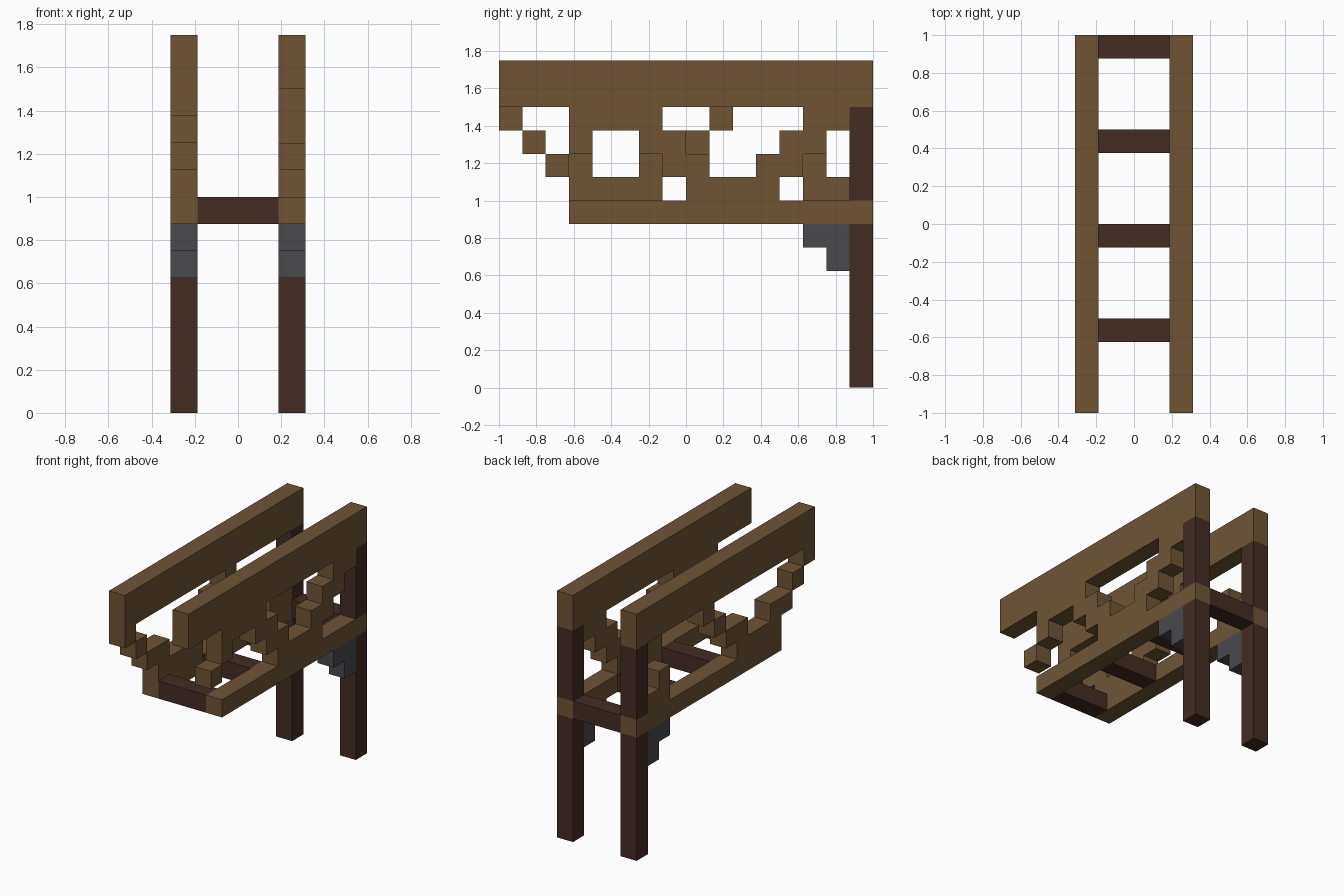
import bpy
import bmesh
from mathutils import Matrix, Vector

if "Cube" in bpy.data.objects:
    bpy.data.objects.remove(bpy.data.objects["Cube"], do_unlink=True)

U = 0.125          # beam thickness, the module of the whole frame
RIGHT, LEFT = -2, 2  # side frame centre lines, in modules


def material(name, rgb):
    mat = bpy.data.materials.new(name)
    mat.use_nodes = True
    mat.diffuse_color = (*rgb, 1)
    mat.node_tree.nodes["Principled BSDF"].inputs["Base Color"].default_value = (*rgb, 1)
    return mat


brown = material("brown_wood", (0.156, 0.091, 0.036))
dark = material("dark_wood", (0.056, 0.025, 0.017))
grey = material("grey_stone", (0.067, 0.065, 0.073))


def part(name, mat, x, boxes, width=1):
    """Boxes in modules: (first y, last y, first z, last z), inclusive."""
    bm = bmesh.new()
    for y0, y1, z0, z1 in boxes:
        centre = Vector((x, (y0 + y1 + 1) / 2 - 8, (z0 + z1 + 1) / 2)) * U
        size = Vector((width, y1 - y0 + 1, z1 - z0 + 1)) * U
        bmesh.ops.create_cube(
            bm, size=1, matrix=Matrix.Translation(centre) @ Matrix.Diagonal((*size, 1)))
    mesh = bpy.data.meshes.new(name)
    bm.to_mesh(mesh)
    bm.free()
    mesh.materials.append(mat)
    obj = bpy.data.objects.new(name, mesh)
    bpy.context.collection.objects.link(obj)


# Parts shared by both side frames
for side, x in (("right", RIGHT), ("left", LEFT)):
    part(side + "_top_beam", brown, x, [(0, 15, 12, 13)])
    part(side + "_lower_rail", brown, x, [(3, 15, 7, 7)])
    part(side + "_lower_post", dark, x, [(15, 15, 0, 6)])
    part(side + "_upper_post", dark, x, [(15, 15, 8, 11)])
    part(side + "_stone_bracket", grey, x, [(13, 14, 6, 6), (14, 14, 5, 5)])

# Cross bars between the lower rails
for i, y in enumerate(range(3, 16, 4)):
    part(f"cross_bar_{i + 1}", dark, 0, [(y, y, 7, 7)], width=3)

# Stepped braces of the right frame: a low tray and a back stub
part("right_tray_brace", brown, RIGHT, [
    (0, 0, 11, 11), (1, 1, 10, 10), (2, 3, 9, 9), (3, 6, 8, 8),
    (6, 7, 9, 9), (8, 8, 10, 10), (9, 9, 11, 11)])
part("right_back_brace", brown, RIGHT, [(13, 14, 8, 8), (13, 13, 9, 9)])

# Stepped braces of the left frame: a high arch, then a low trough
part("left_arch_brace", brown, LEFT, [
    (2, 2, 9, 9), (3, 3, 10, 10), (3, 6, 11, 11), (6, 7, 10, 10)])
part("left_trough_brace", brown, LEFT, [
    (7, 8, 9, 9), (8, 11, 8, 8), (11, 12, 9, 9),
    (12, 13, 10, 10), (13, 14, 11, 11)])
